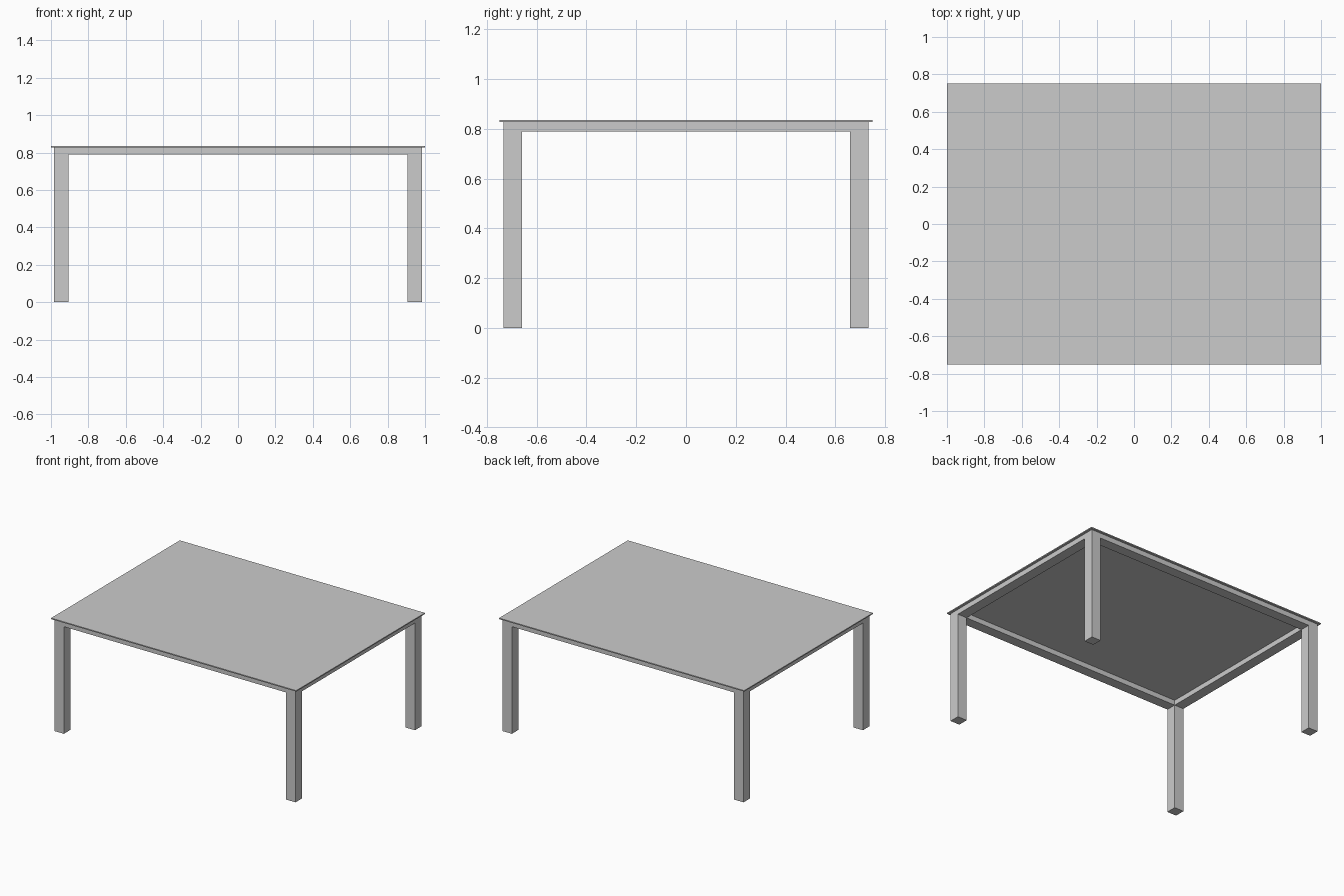
import bpy

if "Cube" in bpy.data.objects:
    bpy.data.objects.remove(bpy.data.objects["Cube"])

TOP_Z, SLAB_Z, RAIL_Z = 0.835, 0.827, 0.79   # top, underside of slab, underside of rails
X, Y, W = 0.983, 0.734, 0.076                # outer frame half sizes, timber width


def box(name, lo, hi):
    bpy.ops.mesh.primitive_cube_add(size=1, location=[(a + b) / 2 for a, b in zip(lo, hi)])
    ob = bpy.context.object
    ob.name = name
    ob.scale = [b - a for a, b in zip(lo, hi)]
    bpy.ops.object.transform_apply(location=False, rotation=False, scale=True)
    return ob


# Thin overhanging top
box("table_top", (-1, -0.75, SLAB_Z), (1, 0.75, TOP_Z))

# Square corner legs
for sx, side in ((-1, "left"), (1, "right")):
    for sy, end in ((-1, "front"), (1, "back")):
        cx, cy = sx * (X - W / 2), sy * (Y - W / 2)
        box(f"{end}_{side}_leg", (cx - W / 2, cy - W / 2, 0), (cx + W / 2, cy + W / 2, SLAB_Z))

# Rails between the legs, flush with them
for s, end, side in ((-1, "front", "left"), (1, "back", "right")):
    cy, cx = s * (Y - W / 2), s * (X - W / 2)
    box(f"{end}_rail", (-X + W, cy - W / 2, RAIL_Z), (X - W, cy + W / 2, SLAB_Z))
    box(f"{side}_rail", (cx - W / 2, -Y + W, RAIL_Z), (cx + W / 2, Y - W, SLAB_Z))
